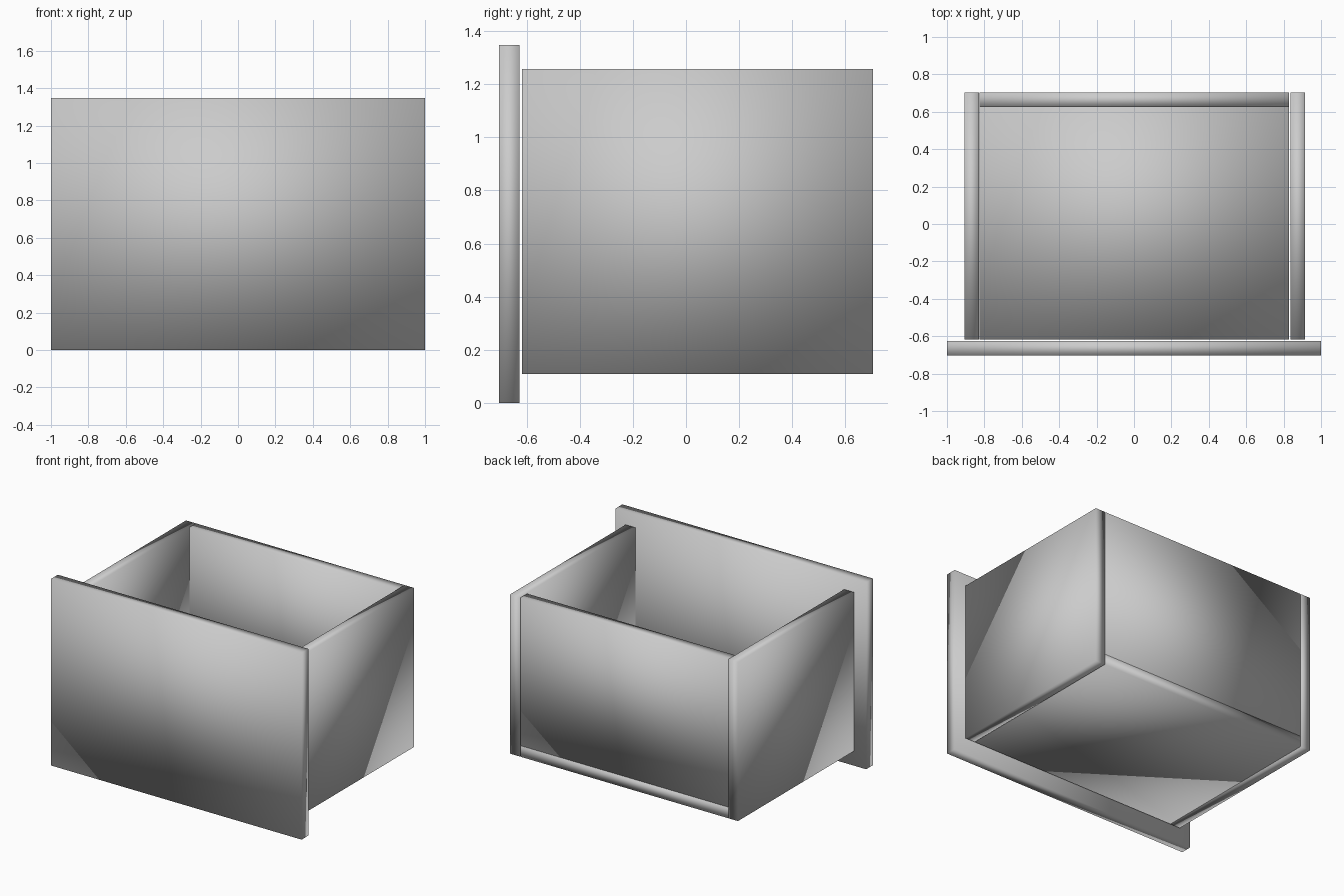
import bpy, bmesh
from mathutils import Vector

if "Cube" in bpy.data.objects:
    bpy.data.objects.remove(bpy.data.objects["Cube"])


def board(name, lo, hi):
    """Box spanning two opposite corners, with smooth shared corners."""
    lo, hi = Vector(lo), Vector(hi)
    size, centre = hi - lo, (lo + hi) / 2
    bm = bmesh.new()
    bmesh.ops.create_cube(bm, size=1)
    bmesh.ops.scale(bm, vec=size, verts=bm.verts)
    for f in bm.faces:
        f.smooth = True
    mesh = bpy.data.meshes.new(name)
    bm.to_mesh(mesh)
    bm.free()
    ob = bpy.data.objects.new(name, mesh)
    ob.location = centre
    bpy.context.collection.objects.link(ob)
    return ob


T = 0.077            # board thickness
DEPTH = 0.703        # half of overall depth
FRONT = -0.617       # where the tray starts, just behind the front panel
BOTTOM, TOP = 0.109, 1.256

# Overhanging drawer front
board("drawer_front", (-1, -DEPTH, 0), (1, -DEPTH + T, 1.347))

# Side walls
board("left_side", (-0.907, FRONT, BOTTOM), (-0.907 + T, DEPTH, TOP))
board("right_side", (0.914 - T, FRONT, BOTTOM), (0.914, DEPTH, TOP))

# Base, running under the back wall
board("drawer_base", (-0.827, FRONT, BOTTOM), (0.83, DEPTH, BOTTOM + T))

# Back wall standing on the base
board("back_wall", (-0.827, DEPTH - T, BOTTOM + T + 0.003), (0.83, DEPTH, TOP))
